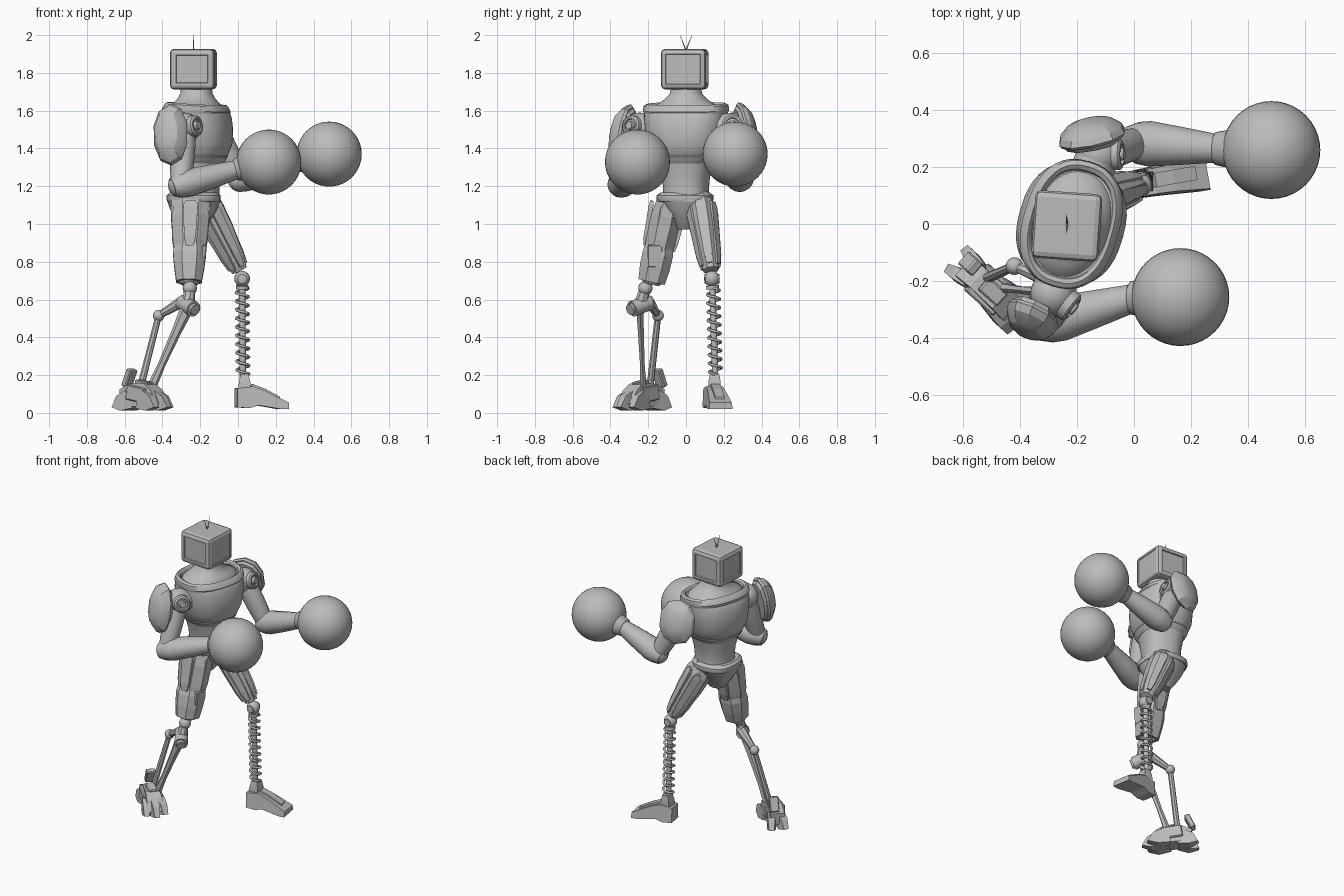
import bpy, bmesh, math
from mathutils import Vector, Matrix

if "Cube" in bpy.data.objects:
    bpy.data.objects.remove(bpy.data.objects["Cube"])

grey = bpy.data.materials.new("light_grey")
grey.use_nodes = True
grey.diffuse_color = (0.5, 0.5, 0.5, 1)
grey.node_tree.nodes["Principled BSDF"].inputs["Base Color"].default_value = (0.5, 0.5, 0.5, 1)

X, Z = Vector((1, 0, 0)), Vector((0, 0, 1))


def finish(name, bm, angle=0):
    """Turn a bmesh into an object; angle is the smooth shading limit."""
    bmesh.ops.recalc_face_normals(bm, faces=bm.faces)
    mesh = bpy.data.meshes.new(name)
    bm.to_mesh(mesh)
    bm.free()
    mesh.materials.append(grey)
    ob = bpy.data.objects.new(name, mesh)
    bpy.context.collection.objects.link(ob)
    if angle:
        bpy.ops.object.select_all(action='DESELECT')
        ob.select_set(True)
        bpy.context.view_layer.objects.active = ob
        bpy.ops.object.shade_smooth_by_angle(angle=math.radians(angle))
    return ob


def limb(name, a, b, profile, ref=X, sides=24, power=2, angle=35, turn=0.0):
    """Loft rings (t, radius along ref, radius across) from a to b."""
    a, b = Vector(a), Vector(b)
    w = (b - a).normalized()
    u = (ref - w * ref.dot(w)).normalized()
    v = w.cross(u)
    bm = bmesh.new()
    rings = []
    for t, ru, rv in profile:
        ring = []
        for i in range(sides):
            ang = math.tau * (i + turn) / sides
            c, s = math.cos(ang), math.sin(ang)
            c = math.copysign(abs(c) ** (2 / power), c)
            s = math.copysign(abs(s) ** (2 / power), s)
            ring.append(bm.verts.new(a + (b - a) * t + u * ru * c + v * rv * s))
        rings.append(ring)
    for r0, r1 in zip(rings, rings[1:]):
        for i in range(sides):
            j = (i + 1) % sides
            bm.faces.new((r0[i], r0[j], r1[j], r1[i]))
    bm.faces.new(rings[0])
    bm.faces.new(rings[-1])
    return finish(name, bm, angle)


def rod(name, a, b, r0, r1=None, sides=16):
    r1 = r1 or r0
    return limb(name, a, b, [(0, r0, r0), (1, r1, r1)], Vector((1, 0.2, 0.1)), sides)


def ball(name, loc, r, segs=24):
    bm = bmesh.new()
    bmesh.ops.create_uvsphere(bm, u_segments=segs, v_segments=segs // 2, radius=r,
                              matrix=Matrix.Translation(loc))
    return finish(name, bm, 60)


def box(name, loc, size, yaw=0, pitch=0, bevel=0.006):
    bm = bmesh.new()
    rot = Matrix.Rotation(math.radians(yaw), 4, 'Z') @ Matrix.Rotation(math.radians(pitch), 4, 'Y')
    bmesh.ops.create_cube(bm, matrix=Matrix.Translation(loc) @ rot @ Matrix.Diagonal((*size, 1)))
    bmesh.ops.bevel(bm, geom=bm.edges[:], offset=bevel, segments=1, affect='EDGES')
    return finish(name, bm)


def extruded(name, outline, widths, loc, yaw):
    """Side outline (x, z) with a half width at each point, placed with a yaw."""
    bm = bmesh.new()
    left, right = ([bm.verts.new((x, s * w, z)) for (x, z), w in zip(outline, widths)] for s in (1, -1))
    bm.faces.new(left)
    bm.faces.new(right)
    for i in range(len(left)):
        j = (i + 1) % len(left)
        bm.faces.new((left[i], left[j], right[j], right[i]))
    bm.transform(Matrix.Translation(loc) @ Matrix.Rotation(math.radians(yaw), 4, 'Z'))
    return finish(name, bm)


# Head: rounded box with recessed panels on its sides and a shallow screen in front
bm = bmesh.new()
bmesh.ops.create_cube(bm, matrix=Matrix.Diagonal((0.236, 0.238, 0.215, 1)))
bmesh.ops.bevel(bm, geom=bm.edges[:], offset=0.022, segments=2, profile=0.5, affect='EDGES')
bm.normal_update()
for f in [f for f in bm.faces if f.calc_area() > 0.02 and abs(f.normal.z) < 0.5]:
    front = f.normal.x > 0.5
    bmesh.ops.inset_individual(bm, faces=[f], thickness=0.006 if front else 0.016, depth=0)
    bmesh.ops.inset_individual(bm, faces=[f], thickness=0.004, depth=-0.004 if front else -0.008)
bm.transform(Matrix.Translation((-0.236, -0.007, 1.82)) @ Matrix.Rotation(math.radians(-4), 4, 'Z'))
finish("head", bm)
for side, s in (("left", 1), ("right", -1)):
    rod(side + "_antenna", (-0.235, 0, 1.92), (-0.237, 0.032 * s, 2.0), 0.004, 0.001, 6)

# Torso, turned toward the model's right
turned = Vector((math.cos(math.radians(-16)), math.sin(math.radians(-16)), 0))
base, top = (-0.22, 0, 0), (-0.22, 0, 1)
limb("neck", base, top, [(1.59, .14, .195), (1.622, .132, .185), (1.64, .118, .142), (1.662, .1, .112),
                         (1.69, .085, .086), (1.73, .082, .076)], turned, 32, 2.1, 50)
limb("chest", base, top, [(1.34, .14, .15), (1.365, .162, .172), (1.42, .183, .198), (1.5, .187, .215),
                          (1.56, .178, .222), (1.6, .164, .222), (1.615, .15, .2)], turned, 40, 2.4)
collar_base = Vector((-0.22, 0, 1.61))
limb("collar", collar_base, collar_base + Z + turned * .06,
     [(-.025, .166, .222), (-.008, .17, .229), (.018, .156, .226), (.027, .145, .21),
      (.018, .135, .195), (-.02, .125, .18)], turned, 40, 2.4)
limb("chest_lower_rim", base, top, [(1.32, .138, .142), (1.335, .15, .158), (1.355, .16, .17),
                                    (1.37, .155, .165)], turned, 40, 2.4)
limb("abdomen", base, top, [(1.12, .125, .122), (1.18, .118, .118), (1.25, .124, .124), (1.34, .14, .15)],
     turned, 32, 2.4)
hips, hips_top = (-0.235, -0.005, 0), (-0.235, -0.005, 1)
limb("belt", hips, hips_top, [(1.12, .14, .146), (1.132, .144, .152), (1.152, .142, .15), (1.166, .126, .13)],
     X, 24, 2.6)
limb("pelvis", hips, hips_top, [(.97, .05, .045), (1.02, .09, .07), (1.08, .126, .115), (1.125, .141, .147)],
     X, 16, 2.3)

# Arms: shoulder, pad, upper arm, forearm and round glove
arms = {
    "right": dict(shoulder=(-.285, -.245, 1.51), elbow=(-.305, -.345, 1.205), wrist=(.0, -.26, 1.29),
                  glove=(.163, -.257, 1.328), pad=(-.35, -.31, 1.47), out=(-.035, -.08, .015),
                  disc=(.06, -.045, .01), size=(.165, .098)),
    "left": dict(shoulder=(-.125, .245, 1.51), elbow=(.012, .285, 1.235), wrist=(.3, .265, 1.335),
                 glove=(.483, .26, 1.37), pad=(-.145, .295, 1.50), out=(-.015, .07, .015),
                 disc=(.07, .0, .015), size=(.145, .122)),
}
for side, p in arms.items():
    sh, el, wr, gl = (Vector(p[k]) for k in ("shoulder", "elbow", "wrist", "glove"))
    pad, out, disc = (Vector(p[k]) for k in ("pad", "out", "disc"))
    ball(side + "_shoulder", sh, 0.08)
    rod(side + "_shoulder_mount", Vector((-.22, 0, 1.51)).lerp(sh, 0.55), sh, 0.08, 0.075, 20)
    limb(side + "_shoulder_disc", sh, sh + disc, [(0, .06, .06), (1.1, .055, .055), (1.2, .045, .045),
         (1.2, .036, .036), (1.05, .034, .034), (1.05, .024, .024), (1.3, .02, .02)], Z)
    h, wd = p["size"]
    tilt = Vector((0, -math.copysign(.22, out.y), 1))
    limb(side + "_shoulder_pad", pad, pad + out, [(0, h * .93, wd * .93), (.15, h, wd), (.45, h * .93, wd * .93),
         (.85, h * .65, wd * .65), (1, h * .35, wd * .35)], tilt, 10, 2.2, 25)
    limb(side + "_shoulder_pad_liner", pad - out * .2, pad, [(0, h * .8, wd * .8), (1, h * .88, wd * .88)],
         tilt, 10, 2.2, 25)
    limb(side + "_upper_arm", sh, el, [(0, .06, .06), (.3, .066, .064), (.6, .064, .06), (1, .052, .055)], X, 16)
    ball(side + "_elbow", el, 0.066, 16)
    limb(side + "_forearm", el, wr, [(-.14, .05, .055), (0, .068, .074), (.15, .074, .08), (.5, .066, .068),
                                     (.9, .052, .053), (1, .05, .05)], Z, 16)
    limb(side + "_cuff", wr, gl, [(-.1, .05, .05), (-.07, .058, .058), (.15, .066, .066), (.4, .1, .1),
                                  (.55, .13, .13)], Z, 28, 2, 60)
    ball(side + "_glove", gl, 0.172, 40)


def thigh_plates(name, a, b, angles, start, end, offset, width):
    """Long raised armour strips around a thigh."""
    a, b = Vector(a), Vector(b)
    w = (b - a).normalized()
    u = (X - w * X.dot(w)).normalized()
    v = w.cross(u)
    for i, deg in enumerate(angles):
        d = u * math.cos(math.radians(deg)) + v * math.sin(math.radians(deg))
        p, q = a.lerp(b, start) + d * offset[0], a.lerp(b, end) + d * offset[1]
        limb(f"{name}_{i}", p, q, [(0, .012, width * .7), (.1, .018, width), (.8, .018, width * .8),
                                   (1, .01, width * .5)], d, 4, 2, 0, .5)


# Right thigh and its armour
ra, rb = (-.25, -.085, 1.13), (-.26, -.185, .68)
limb("right_thigh", ra, rb, [(0, .112, .072), (.2, .112, .085), (.5, .096, .084), (.72, .082, .076),
                             (.95, .066, .066), (1, .045, .045)], X, 8, 2, 0, .5)
thigh_plates("right_thigh_plate", ra, rb, (0, 90, 180, 270), .06, .58, (.092, .078), .055)
limb("right_knee_armour", ra, rb, [(.56, .088, .08), (.64, .094, .087), (.8, .085, .086), (.97, .072, .076)],
     X, 8, 2.3, 0, .5)
box("right_knee_plate", (-.183, -.165, .83), (.025, .08, .12), 0, 6)

# Left thigh
la, lb = (-.185, .075, 1.13), (.008, .132, .755)
limb("left_thigh", la, lb, [(-.05, .065, .055), (.15, .088, .074), (.45, .084, .07), (.85, .062, .056),
                            (1, .044, .042)], X, 8, 2, 0, .5)
thigh_plates("left_thigh_plate", la, lb, (0, 60, 120, 180, 240, 300), .1, .95, (.072, .048), .036)

# Left shin: coil spring around a thin rod
ball("left_knee", (.022, .137, .71), .042, 16)
limb("left_knee_pin", (.022, .098, .71), (.022, .177, .71), [(0, .024, .024), (1, .024, .024)], X, 16)
rod("left_shin_rod", (.022, .138, .71), (.026, .155, .18), .017)
rod("left_spring_seat", (.022, .14, .675), (.022, .142, .655), .034)
curve = bpy.data.curves.new("left_spring", 'CURVE')
curve.dimensions = '3D'
curve.bevel_depth = .0075
curve.bevel_resolution = 1
spline = curve.splines.new('POLY')
turns, steps = 10, 16
spline.points.add(turns * steps)
for i, pt in enumerate(spline.points):
    f, ang = i / (turns * steps), math.tau * i / steps
    pt.co = (.022 + .004 * f + .033 * math.cos(ang), .144 + .012 * f + .033 * math.sin(ang), .66 - .455 * f, 1)
curve.materials.append(grey)
bpy.context.collection.objects.link(bpy.data.objects.new("left_spring", curve))

# Left foot: wedge with a raised ankle block
foot = [(-.033, .03), (-.033, .13), (.05, .14), (.12, .115), (.24, .055), (.24, .02), (.2, .02), (.08, .04), (.03, .025)]
extruded("left_foot", foot, (.05, .045, .045, .048, .06, .064, .064, .055, .052), (.022, .142, 0), 10)
extruded("left_foot_ridge", [(.04, .135), (.055, .152), (.12, .128), (.2, .085), (.2, .07)],
         (.025, .025, .025, .025, .025), (.022, .145, 0), 10)
limb("left_ankle", (.035, .15, .12), (.035, .152, .205), [(0, .048, .05), (.55, .042, .045), (1, .03, .036)],
     X, 4, 2, 0, .5)

# Right shin: knee, side joint and two thin struts
knee, joint, bend = (-.255, -.215, .66), (-.265, -.245, .565), (-.42, -.148, .515)
ball("right_knee", knee, .038, 16)
rod("right_knee_link", knee, joint, .028, .036, 8)
rod("right_joint_drum", (-.235, -.285, .55), (-.295, -.195, .585), .042)
rod("right_joint_cap", (-.226, -.297, .545), (-.24, -.28, .553), .03)
rod("right_upper_strut", (-.285, -.2, .595), bend, .032, .018, 8)
ball("right_strut_ball", bend, .031, 16)
rod("right_rear_strut", bend, (-.515, -.19, .14), .017, .019, 8)
limb("right_front_strut", joint, (-.465, -.225, .12), [(0, .036, .022), (.3, .026, .018), (.7, .02, .014),
     (1, .026, .02)], X, 6, 2, 0)

# Right foot: plated body, blunt toes, heel spurs and a heel fin, in its own turned frame
YAW = -42
spin = Matrix.Rotation(math.radians(YAW), 3, 'Z')
centre = Vector((-.505, -.23, 0))
body = [(-.12, .045), (-.125, .125), (-.06, .155), (.05, .155), (.1, .12), (.14, .05), (.06, .025)]
extruded("right_foot_body", body, (.05, .045, .042, .045, .05, .05, .055), centre, YAW)
toe = [(-.08, .025), (-.07, .085), (-.03, .12), (.03, .09), (.065, .03), (.0, .012)]
for i, (px, py, turn, length) in enumerate([(.09, .05, 10, 1), (.125, 0, 0, 1), (.09, -.05, -10, 1),
                                            (-.11, .035, 168, .9), (-.11, -.035, -168, .9)]):
    pos = centre + spin @ Vector((px, py, 0))
    extruded(f"right_toe_{i}", [(x * length, z) for x, z in toe], (.028, .026, .024, .022, .016, .028),
             pos, YAW + turn)
for i, s in enumerate((-1, 1)):
    box(f"right_foot_side_plate_{i}", centre + spin @ Vector((0, s * .05, .1)), (.13, .028, .08), YAW, 10)
box("right_heel_fin", (-.575, -.14, .185), (.035, .06, .1), YAW, 25)
box("right_ankle_block", centre + spin @ Vector((.01, 0, .145)), (.09, .06, .05), YAW, 10)
